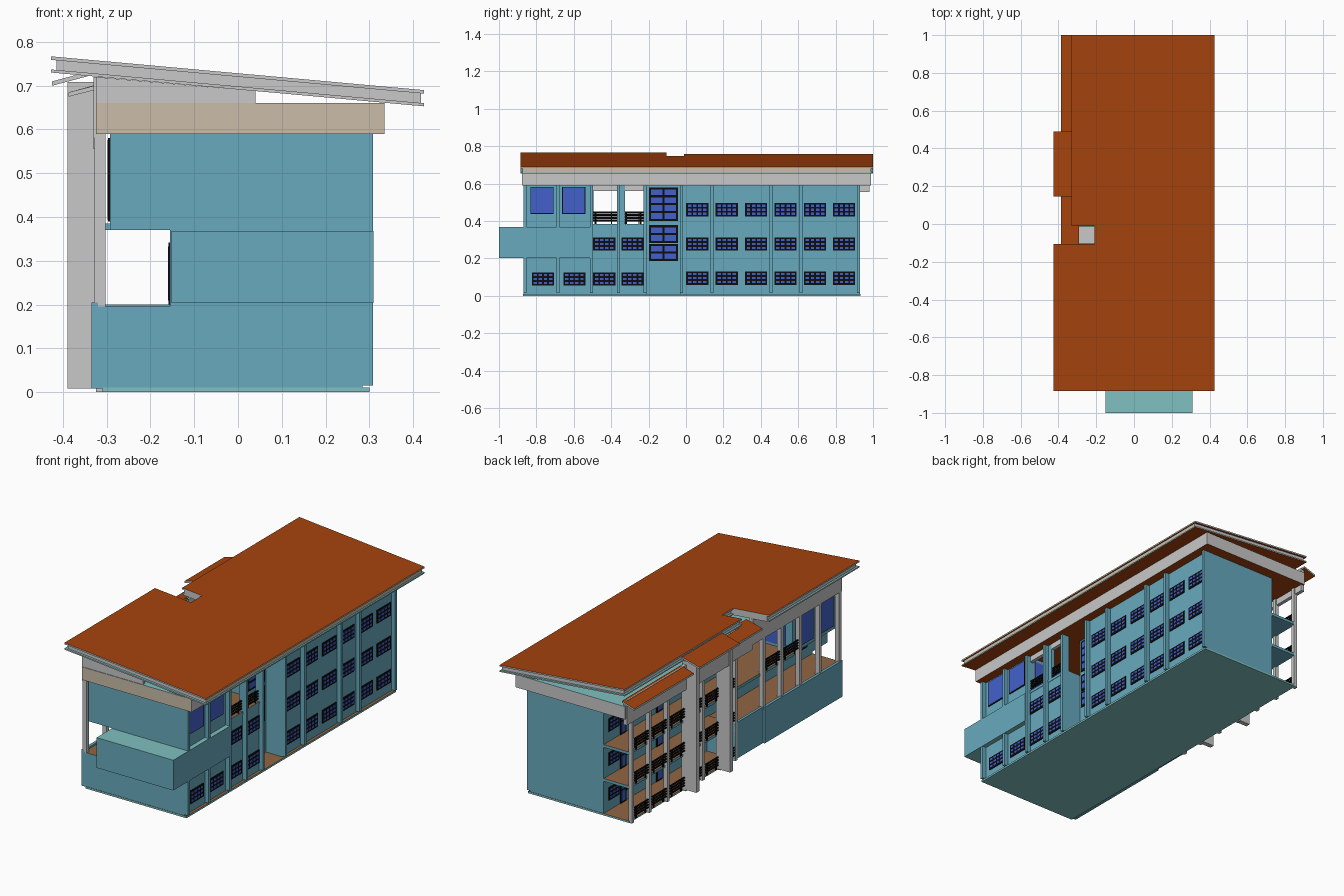
import bpy, bmesh
from mathutils import Vector

if "Cube" in bpy.data.objects:
    bpy.data.objects.remove(bpy.data.objects["Cube"])


def material(name, r, g, b):
    m = bpy.data.materials.new(name)
    m.diffuse_color = (r, g, b, 1)
    m.use_nodes = True
    m.node_tree.nodes["Principled BSDF"].inputs["Base Color"].default_value = m.diffuse_color
    return m


TEAL = material("teal wall", .135, .40, .51)
PALE = material("pale teal", .22, .53, .53)
ORANGE = material("orange roof", .38, .056, .004)
GRAY = material("light gray", .58, .58, .58)
TAN = material("tan trim", .60, .51, .40)
BROWN = material("brown floor", .28, .13, .055)
BLUE = material("blue glass", .055, .12, .60)
BLACK = material("black frame", .004, .004, .004)

AXES = {"top": (0, 0, 1), "bottom": (0, 0, -1), "front": (0, -1, 0), "right": (1, 0, 0)}


def finish(name, bm, mat, faces):
    """Make an object, recolouring faces that point in the named directions."""
    bmesh.ops.recalc_face_normals(bm, faces=bm.faces)
    me = bpy.data.meshes.new(name)
    mats = [mat]
    for key, m in faces.items():
        if m not in mats:
            mats.append(m)
        for f in bm.faces:
            if f.normal.dot(Vector(AXES[key])) > .85:
                f.material_index = mats.index(m)
    bm.to_mesh(me)
    bm.free()
    for m in mats:
        me.materials.append(m)
    bpy.context.collection.objects.link(bpy.data.objects.new(name, me))


def boxes(name, items, mat, **faces):
    """One object from boxes given as x0, x1, y0, y1, z0, z1."""
    bm = bmesh.new()
    for x0, x1, y0, y1, z0, z1 in items:
        vs = bmesh.ops.create_cube(bm, size=1)["verts"]
        for v in vs:
            v.co = ((x0 + x1) / 2 + v.co.x * (x1 - x0),
                    (y0 + y1) / 2 + v.co.y * (y1 - y0),
                    (z0 + z1) / 2 + v.co.z * (z1 - z0))
    finish(name, bm, mat, faces)


def prism(name, profile, y0, y1, mat, **faces):
    """An x-z profile extruded along y."""
    bm = bmesh.new()
    f = bm.faces.new([bm.verts.new((x, y0, z)) for x, z in profile])
    r = bmesh.ops.extrude_face_region(bm, geom=[f])
    for v in r["geom"]:
        if isinstance(v, bmesh.types.BMVert):
            v.co.y = y1
    finish(name, bm, mat, faces)


def roof_z(x):
    return .7285 - .0906 * x


def sloped(name, x0, x1, y0, y1, a, b, mat, **faces):
    prism(name, [(x0, roof_z(x0) - b), (x1, roof_z(x1) - b),
                 (x1, roof_z(x1) - a), (x0, roof_z(x0) - a)], y0, y1, mat, **faces)


# Main pitched roof: two thin sheets with a fascia between them
for i, (x0, y0, y1) in enumerate([(-.427, -.885, -.105), (-.21, -.105, -.01), (-.33, -.01, 1)]):
    sloped(f"roof_sheet_{i}", x0, .425, y0, y1, 0, .008, GRAY, top=ORANGE, bottom=ORANGE, right=TAN)
    ya = y0 + (.012 if i == 0 else 0)
    yb = y1 - (.012 if i == 2 else 0)
    sloped(f"roof_fascia_{i}", x0 + .012, .418, ya, yb, .008, .03, GRAY, right=TAN)
    sloped(f"roof_soffit_{i}", x0, .425, y0, y1, .03, .037, GRAY, top=PALE, bottom=ORANGE, right=PALE)

# Small counter-sloped roofs over the left side
for name, x0, z0, x1, z1, y0, y1 in [
        ("low_roof_rear", -.387, .658, -.315, .683, .49, 1),
        ("tower_roof", -.425, .700, -.32, .728, .145, .49),
        ("low_roof_link", -.387, .675, -.315, .695, -.01, .145),
        ("low_roof_notch", -.387, .675, -.29, .70, -.105, -.01)]:
    prism(name, [(x0, z0), (x1, z1), (x1, z1 + .01), (x0, z0 + .01)], y0, y1, GRAY,
          top=ORANGE, bottom=ORANGE)
boxes("notch_block", [(-.29, -.21, -.103, -.012, .66, .69)], GRAY)

# Ceiling slab band under the roof
boxes("ceiling_band", [(-.325, .335, -.878, .99, .59, .66)], GRAY,
      top=PALE, bottom=ORANGE, front=TAN)
prism("front_gable", [(-.325, .66), (.04, .66), (.04, .688), (-.325, .72)], -.875, -.86, GRAY)
boxes("left_beam", [(-.33, -.31, -.87, -.105, .58, .72), (-.33, -.31, -.105, .98, .555, .69)], GRAY)

# Plinth and main wall blocks
boxes("plinth", [(-.31, .30, -.872, .932, 0, .01)], PALE, top=BROWN)
boxes("rear_block", [(-.155, .285, -.03, .93, .01, .59)], TEAL)
boxes("stair_recess_wall", [(-.155, .19, -.21, -.03, .01, .59)], TEAL)
boxes("front_lower_block", [(-.155, .285, -.87, -.21, .01, .375)], TEAL)
boxes("front_upper_room", [(-.293, .285, -.87, -.5, .37, .59)], TEAL)
boxes("front_left_base", [(-.335, -.15, -.87, -.2, .008, .195), (-.325, -.15, -.2, .04, .008, .195)],
      TEAL, top=BROWN)
boxes("left_parapet", [(-.335, -.32, -.87, -.2, .19, .205), (-.325, -.312, -.2, .04, .19, .205)], TEAL)
boxes("projecting_box", [(-.152, .31, -1, -.51, .203, .368)], TEAL, top=PALE, bottom=PALE)

# Corridor and balcony floors
boxes("corridor_floors", [(-.31, -.15, .03, .93, z, z + .015) for z in (.185, .37)]
      + [(-.31, -.15, -.5, .03, .37, .385), (-.15, .287, -.5, -.21, .37, .385)],
      TEAL, top=BROWN)

# Right side pilasters and stair fins
boxes("right_pilasters", [(.28, .308, y - .008, y + .008, .015, .59)
                          for y in (-.862, -.685, -.505, -.36, -.218, -.025, .14, .455, .615, .922)], TEAL)
boxes("balcony_posts", [(.265, .285, -.37, -.325, .37, .59), (.265, .285, -.228, -.21, .37, .59)], TEAL)
boxes("balcony_header", [(.265, .285, -.5, -.21, .56, .59)], GRAY)

frames, panes = [], []


def window(x, out, y, z, w, h, nx, nz, gap=.009):
    """Black frame plate with a grid of panes, on a wall facing +x or -x."""
    def plate(t):
        return (min(x, x + out * t), max(x, x + out * t))
    frames.append((*plate(.004), y - w / 2, y + w / 2, z - h / 2, z + h / 2))
    pw, ph = (w - gap) / nx, (h - gap) / nz
    for i in range(nx):
        for k in range(nz):
            a = y - w / 2 + gap + i * pw
            b = z - h / 2 + gap + k * ph
            panes.append((*plate(.0055), a, a + pw - gap, b, b + ph - gap))


# Right side windows
REAR_Y = (.06, .218, .375, .532, .69, .845)
for y in REAR_Y:
    for z in (.095, .277, .46):
        window(.285, 1, y, z, .118, .072, 4, 3)
for y in (-.765, -.597, -.437, -.287):
    window(.285, 1, y, .09, .118, .072, 4, 3)
for y in (-.437, -.287):
    window(.285, 1, y, .277, .118, .072, 4, 3)
for y in (-.77, -.6):
    window(.285, 1, y, .51, .125, .145, 1, 1, .004)

# Stair windows in the recess
for z, h, n in ((.49, .18, 4), (.33, .095, 2), (.232, .09, 2)):
    window(.19, 1, -.12, z, .155, h, 2, n, .011)

# Corridor windows and doors on the inner wall
for f in (.01, .2, .385):
    for i, y in enumerate(REAR_Y):
        window(-.155, -1, y, f + .09, .09, .07, 3, 3)
        if i % 2:
            window(-.155, -1, y - .079, f + .071, .05, .142, 1, 2)
for y in (-.77, -.6, -.437, -.287):
    window(-.155, -1, y, .29, .1, .08, 3, 3)
# Large glazing of the upper room
for y in (-.775, -.605):
    window(-.293, -1, y, .485, .14, .19, 1, 1, .004)
boxes("window_frames", frames, BLACK)
boxes("window_panes", panes, BLUE)
boxes("balcony_glass", [(-.25, -.06, -.5, -.495, .4, .57), (0, .25, -.5, -.495, .4, .57)], BLUE)

# Left side columns, tower fins and header
REAR_COLS = [.92, .77, .615, .46, .31, .16, .03]
FRONT_COLS = [-.86, -.69, -.52, -.36, -.205]
boxes("left_columns", [(-.325, -.303, y - .01, y + .01, 0, .6) for y in REAR_COLS]
      + [(-.328, -.303, y - .01, y + .01, .19, .6) for y in FRONT_COLS], GRAY)
boxes("tower_fins", [(-.39, -.305, y - .013, y + .013, .008, .708) for y in (.455, .165)], GRAY)
boxes("tower_header", [(-.385, -.36, .165, .455, .59, .705)], GRAY)

# Railings between the columns and on the balcony
rails = []


def railing(x, a, b, floor):
    for k in range(4):
        z = floor + .018 + k * .014
        rails.append((x - .004, x + .004, a, b, z, z + .006))
    for t in (.2, .8):
        y = a + (b - a) * t
        rails.append((x - .003, x + .003, y - .003, y + .003, floor, floor + .065))


for f in (.01, .2, .385):
    for b, a in zip(REAR_COLS, REAR_COLS[1:]):
        railing(-.318, a + .01, b - .01, f)
for a, b in zip(FRONT_COLS[2:], FRONT_COLS[3:]):
    railing(-.318, a + .01, b - .01, .385)
railing(.28, -.515, -.37, .38)
railing(.28, -.34, -.228, .38)
boxes("railings", rails, BLACK)
